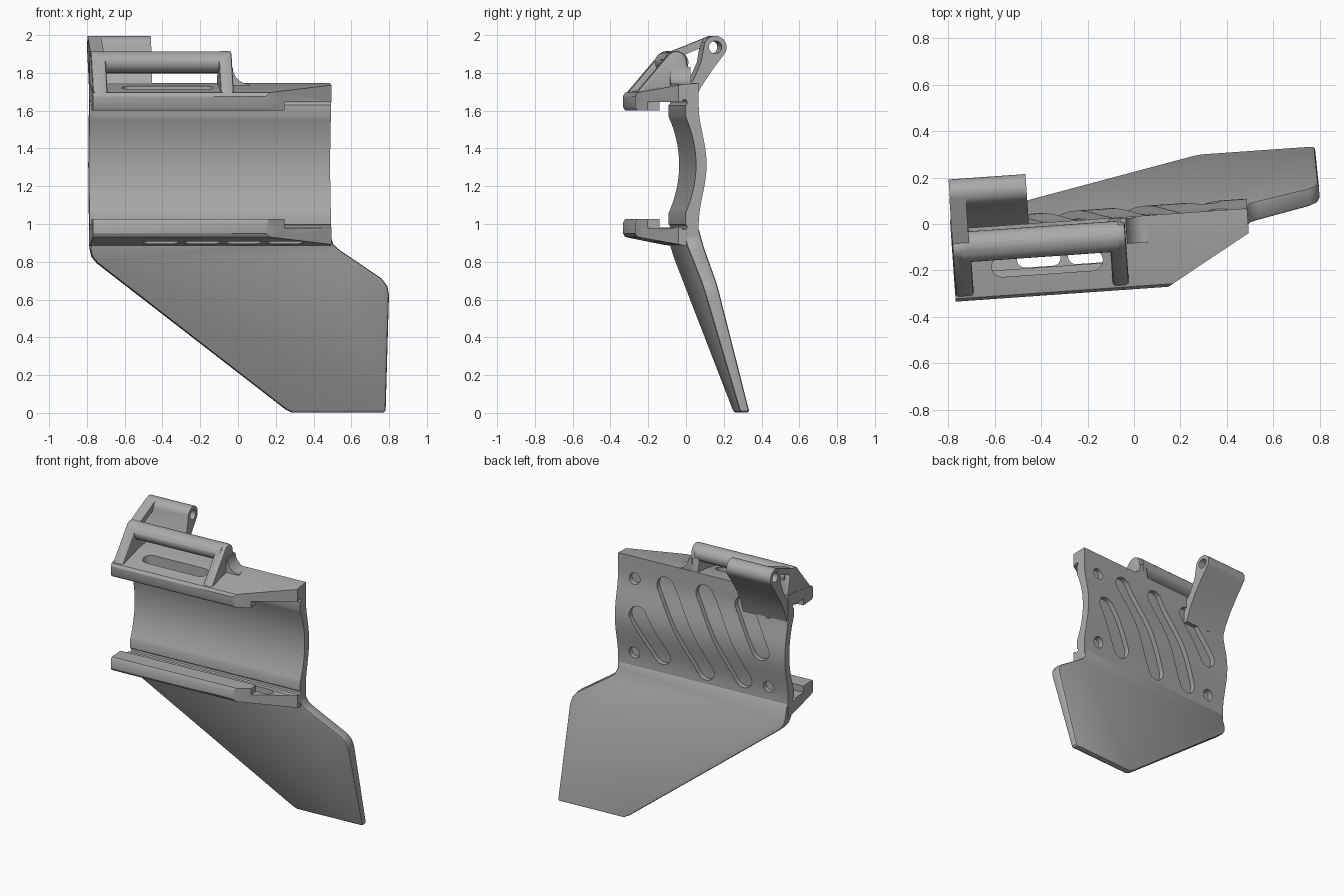
import bpy, bmesh, math

if "Cube" in bpy.data.objects:
    bpy.data.objects.remove(bpy.data.objects["Cube"])

grey = bpy.data.materials.new("matte_grey")
grey.use_nodes = True
grey.diffuse_color = (0.4, 0.4, 0.4, 1)
grey.node_tree.nodes["Principled BSDF"].inputs["Base Color"].default_value = (0.4, 0.4, 0.4, 1)

MID = 1.3175          # height the two rails mirror about
LEFT, RIGHT = -0.79, 0.49


def prism(name, pts, lo, hi, axis):
    """Extrude a 2D outline along one axis (0, 1 or 2)."""
    bm = bmesh.new()
    rings = []
    for d in (lo, hi):
        ring = []
        for p in pts:
            co = list(p)
            co.insert(axis, d)
            ring.append(bm.verts.new(co))
        rings.append(ring)
        bm.faces.new(ring)
    n = len(pts)
    for i in range(n):
        j = (i + 1) % n
        bm.faces.new((rings[0][i], rings[0][j], rings[1][j], rings[1][i]))
    bmesh.ops.recalc_face_normals(bm, faces=bm.faces)
    mesh = bpy.data.meshes.new(name)
    bm.to_mesh(mesh)
    bm.free()
    mesh.materials.append(grey)
    ob = bpy.data.objects.new(name, mesh)
    bpy.context.collection.objects.link(ob)
    return ob


def apply(ob, mod):
    bpy.context.view_layer.objects.active = ob
    bpy.ops.object.modifier_apply(modifier=mod.name)


def boolean(ob, other, operation="DIFFERENCE"):
    mod = ob.modifiers.new("bool", "BOOLEAN")
    mod.operation, mod.object, mod.solver = operation, other, "EXACT"
    apply(ob, mod)
    bpy.data.objects.remove(other)


def bevel(ob, width):
    mod = ob.modifiers.new("bevel", "BEVEL")
    mod.width, mod.segments, mod.limit_method = width, 2, "ANGLE"
    mod.angle_limit = math.radians(50)
    apply(ob, mod)


def arc(c, rx, ry, start, end, n):
    angles = [math.radians(start + (end - start) * i / n) for i in range(n + 1)]
    return [(c[0] + rx * math.cos(a), c[1] + ry * math.sin(a)) for a in angles]


def circle(c, rx, ry, n=24):
    return arc(c, rx, ry, 0, 360, n)[:-1]


def capsule(p, q, r):
    t = math.degrees(math.atan2(q[1] - p[1], q[0] - p[0]))
    return arc(q, r, r, t - 90, t + 90, 10) + arc(p, r, r, t + 90, t + 270, 10)


def back_depth(z):
    t = min(1, abs(z - MID) / 0.32)
    return 0.026 + 0.042 * math.cos(math.pi * t / 2) ** 2


def flip(pts):
    return [(y, 2 * MID - z) for y, z in reversed(pts)]


# Clamp body: saddle plate with a hooked rail above and below
rail = [(0.026, 0.885), (-0.06, 0.892), (-0.25, 0.93), (-0.275, 0.936),
        (-0.287, 0.955), (-0.287, 1.01), (-0.275, 1.03), (-0.165, 1.03),
        (-0.165, 0.985), (-0.045, 0.985), (-0.045, 1.06)]
steps = [i / 24 for i in range(25)]
back = [(back_depth(z), z) for z in (MID - 0.32 + 0.64 * t for t in steps)]
half = MID - 1.06
saddle = [(0.012 - 0.057 * ((z - MID) / half) ** 2, z)
          for z in (MID - half + 2 * half * t for t in steps[1:-1])]
body = prism("clamp_body", rail + saddle + flip(rail) + back[::-1], LEFT, RIGHT, 0)

# Rail ends cut back diagonally, hook lips ended square, slot corners relieved
boolean(body, prism("cutter", [(0.07, -0.32), (0.56, -0.04), (0.56, -0.4), (0.07, -0.4)], 0.5, 2, 2))
boolean(body, prism("cutter", [(0.23, 0.984), (0.6, 0.984), (0.6, 1.651), (0.23, 1.651)], -0.4, -0.1, 1))
for z in (0.988, 2 * MID - 0.988):
    boolean(body, prism("cutter", circle((-0.05, z), 0.015, 0.015, 12), -1, 1, 0))

# Slots through the rails
boolean(body, prism("cutter", capsule((-0.58, -0.15), (-0.19, -0.15), 0.045), 1.64, 1.9, 2))
for x in (-0.42, -0.2, 0.02, 0.24):
    boolean(body, prism("cutter", capsule((x - 0.06, -0.128), (x + 0.06, -0.128), 0.034), 0.8, 1.01, 2))

# Slanted pockets in the back, with floors that follow the plate
for p, q in (((0.32, 1.355), (0.157, 1.10)), ((0.134, 1.595), (-0.17, 1.065)),
             ((-0.16, 1.61), (-0.455, 1.08)), ((-0.455, 1.6), (-0.605, 1.325))):
    cutter = prism("cutter", capsule(p, q, 0.065), -0.2, 0.2, 1)
    floor = [(-0.3, 0.9), (-0.009, 0.9)] + [(y - 0.035, z) for y, z in back] + [(-0.009, 1.75), (-0.3, 1.75)]
    boolean(cutter, prism("cutter_floor", floor, -0.9, 0.7, 0))
    boolean(body, cutter)

# Screw holes at the corners of the back
for x in (0.365, -0.645):
    for z in (1.07, 1.595):
        boolean(body, prism("cutter", circle((x, z), 0.04, 0.04), -0.005, 0.2, 1))

# Leaning fin below the body
outline = [(-0.785, 0.98), (-0.785, 0.87), (-0.775, 0.83), (-0.745, 0.795), (0.27, 0.022),
           (0.305, 0.005), (0.79, 0.005), (0.8, 0.015), (0.805, 0.63), (0.795, 0.675),
           (0.765, 0.715), (0.54, 0.865), (0.505, 0.895), (0.488, 0.94), (0.488, 0.98)]
fin = prism("fin", outline, 0, 1, 1)
for v in fin.data.vertices:
    z = v.co.z
    v.co.y = 0.03 + 0.254 * (0.97 - z) if v.co.y > 0.5 else -0.04 + 0.296 * (0.9 - z)
bevel(fin, 0.014)

# Upper loop: two triangular end tabs and a rounded bar
peak = arc((-0.055, 1.865), 0.055, 0.055, 135, 20, 6)
tab = [(-0.25, 1.66), (-0.28, 1.685)] + peak + [(0.022, 1.75), (0.022, 1.66)]
loop = prism("upper_loop", tab, -0.11, -0.04, 0)
bevel(loop, 0.012)
left_tab = prism("left_tab", tab, -0.788, -0.71, 0)
bevel(left_tab, 0.012)
boolean(loop, left_tab, "UNION")
boolean(loop, prism("bar", circle((-0.055, 1.86), 0.066, 0.058, 28), -0.75, -0.07, 0), "UNION")

# Fillet where the loop meets the body top
curve = arc((0.055, 1.835), 0.09, 0.09, 180, 270, 8)
prism("loop_fillet", [(-0.06, 1.70), (-0.06, 1.835)] + curve + [(0.055, 1.70)], -0.09, 0.02, 1)

# Hinge lug: flared plate ending in a bored barrel, tied to the loop by a strut
hinge = (0.18, 1.94)
plate = arc(hinge, 0.06, 0.06, 165, -35, 18) + [
    (0.165, 1.82), (0.105, 1.73), (0.058, 1.64), (0.03, 1.56), (0.0, 1.56),
    (0.01, 1.70), (0.065, 1.77), (0.105, 1.86)]
lug = prism("hinge_lug", plate, -0.784, -0.452, 0)
boolean(lug, prism("strut", [(-0.09, 1.895), (0.155, 1.994), (0.17, 1.93), (0.12, 1.935), (-0.03, 1.875)],
                   -0.786, -0.715, 0), "UNION")
boolean(lug, prism("cutter", circle(hinge, 0.034, 0.034), -1, 0, 0))

# Smooth shading, then turn the whole assembly slightly about the vertical
parts = [o for o in bpy.context.collection.objects if o.type == "MESH" and o.data.materials.get("matte_grey")]
bpy.ops.object.select_all(action="DESELECT")
for ob in parts:
    ob.select_set(True)
    ob.rotation_euler.z = math.radians(4)
    ob.location = (0.0, 0.007, -0.004)
bpy.context.view_layer.objects.active = parts[0]
bpy.ops.object.shade_smooth_by_angle(angle=math.radians(32))
